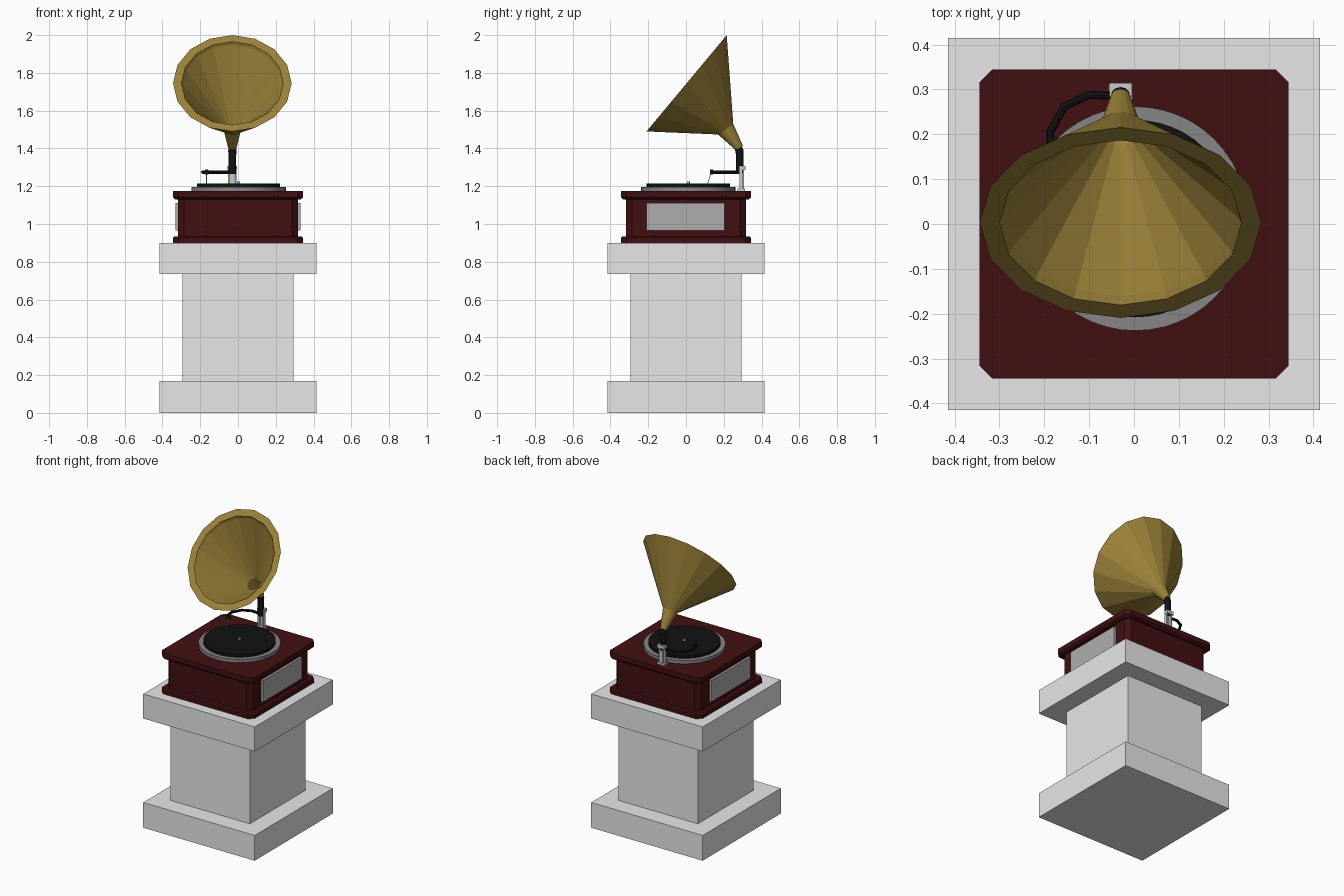
import bpy, bmesh, math
from mathutils import Vector

if "Cube" in bpy.data.objects:
    bpy.data.objects.remove(bpy.data.objects["Cube"])


def material(name, r, g, b):
    m = bpy.data.materials.new(name)
    m.diffuse_color = (r, g, b, 1)
    m.use_nodes = True
    m.node_tree.nodes["Principled BSDF"].inputs["Base Color"].default_value = m.diffuse_color
    return m


STONE = material("pale stone", 0.8, 0.8, 0.8)
WOOD = material("dark red wood", 0.055, 0.005, 0.006)
GOLD = material("old gold", 0.33, 0.225, 0.04)
BLACK = material("black", 0.006, 0.006, 0.006)
GREY = material("panel grey", 0.42, 0.42, 0.42)
DISC = material("platter grey", 0.24, 0.24, 0.24)
SILVER = material("silver", 0.6, 0.6, 0.6)


def loft(name, rings, mat, smooth=False):
    """Skin a list of equal-length point rings and cap both ends."""
    bm = bmesh.new()
    rows = [[bm.verts.new(p) for p in ring] for ring in rings]
    n = len(rows[0])
    for a, b in zip(rows, rows[1:]):
        for i in range(n):
            j = (i + 1) % n
            bm.faces.new((a[i], a[j], b[j], b[i]))
    bm.faces.new(rows[0][::-1])
    bm.faces.new(rows[-1])
    bmesh.ops.recalc_face_normals(bm, faces=bm.faces)
    me = bpy.data.meshes.new(name)
    bm.to_mesh(me)
    bm.free()
    me.materials.append(mat)
    ob = bpy.data.objects.new(name, me)
    bpy.context.collection.objects.link(ob)
    if smooth:
        bpy.ops.object.select_all(action='DESELECT')
        ob.select_set(True)
        bpy.context.view_layer.objects.active = ob
        bpy.ops.object.shade_smooth_by_angle(angle=math.radians(35))
    return ob


def ellipse(c, u, v, n):
    c, u, v = Vector(c), Vector(u), Vector(v)
    return [c + u * math.sin(2 * math.pi * i / n) + v * math.cos(2 * math.pi * i / n)
            for i in range(n)]


def square(h, z, c):
    """Square ring of half width h with corners cut by c."""
    k = h - c
    return [(h, -k, z), (h, k, z), (k, h, z), (-k, h, z),
            (-h, k, z), (-h, -k, z), (-k, -h, z), (k, -h, z)]


def box(name, lo, hi, mat):
    (x0, y0, z0), (x1, y1, z1) = lo, hi
    return loft(name, [[(x0, y0, z), (x1, y0, z), (x1, y1, z), (x0, y1, z)]
                       for z in (z0, z1)], mat)


def cylinder(name, c, r, z0, z1, mat, n=48):
    return loft(name, [ellipse((c[0], c[1], z), (r, 0, 0), (0, r, 0), n)
                       for z in (z0, z1)], mat, True)


def tube(name, pts, radii, mat, n=8):
    pts = [Vector(p) for p in pts]
    rings = []
    for i, p in enumerate(pts):
        t = (pts[min(i + 1, len(pts) - 1)] - pts[max(i - 1, 0)]).normalized()
        ref = Vector((1, 0, 0)) if abs(t.z) > 0.5 else Vector((0, 0, 1))
        u = ref.cross(t).normalized()
        rings.append(ellipse(p, u * radii[i], t.cross(u) * radii[i], n))
    return loft(name, rings, mat)


# Stone pedestal
for name, h, z0, z1 in (("pedestal_base", 0.415, 0, 0.17),
                        ("pedestal_column", 0.295, 0.17, 0.735),
                        ("pedestal_cap", 0.415, 0.735, 0.90)):
    box(name, (-h, -h, z0), (h, h, z1), STONE)

# Wooden cabinet with plinth and overhanging lid
profile = [(0.345, 0.90), (0.345, 0.925), (0.338, 0.933), (0.317, 0.933),
           (0.317, 1.13), (0.332, 1.13), (0.345, 1.142), (0.345, 1.175)]
loft("cabinet", [square(h, z, 0.03) for h, z in profile], WOOD)

# Grey panels on both sides
for side, s in (("left", -1), ("right", 1)):
    xs = sorted((s * 0.31, s * 0.332))
    box(side + "_panel", (xs[0], -0.21, 0.965), (xs[1], 0.205, 1.11), GREY)

# Platter, record and spindle
CENTRE = (0.003, 0.012)
cylinder("platter", CENTRE, 0.25, 1.17, 1.197, DISC)
cylinder("record", CENTRE, 0.22, 1.197, 1.215, BLACK)
cylinder("spindle", CENTRE, 0.008, 1.21, 1.226, SILVER, 12)

# Horn support bracket
X = -0.03
box("bracket_foot", (X - 0.027, 0.272, 1.17), (X + 0.027, 0.312, 1.188), SILVER)
for side, s in (("left", -1), ("right", 1)):
    x = X + s * 0.018
    box(side + "_bracket_post", (x - 0.005, 0.283, 1.18), (x + 0.005, 0.3, 1.30), SILVER)
box("bracket_back", (X - 0.012, 0.298, 1.18), (X + 0.012, 0.308, 1.27), SILVER)
box("bracket_collar", (X - 0.025, 0.283, 1.285), (X + 0.025, 0.314, 1.308), SILVER)

# Black neck bending into the horn
tube("neck", [(X, 0.285, 1.265), (X, 0.285, 1.36), (X, 0.284, 1.385), (X, 0.272, 1.415)],
     [0.02, 0.02, 0.022, 0.018], BLACK, 12)

# Tone arm, sound box and needle
tube("tone_arm", [(X, 0.285, 1.275), (-0.10, 0.288, 1.275), (-0.155, 0.262, 1.275),
                  (-0.187, 0.205, 1.275), (-0.184, 0.165, 1.275), (-0.168, 0.135, 1.275)],
     [0.009] * 6, BLACK)
tube("sound_box", [(-0.166, 0.142, 1.275), (-0.166, 0.128, 1.275)], [0.014, 0.014], BLACK, 12)
tube("needle", [(-0.167, 0.132, 1.27), (-0.167, 0.115, 1.215)], [0.002, 0.002], SILVER, 6)

# Sixteen-sided horn: outside up to the rim, then back down the inside
MOUTH = Vector((0, 0.64, 0.768))
FLARE = Vector((0, 0.82, 0.57))
horn = [(0.283, 1.402, FLARE, 0.022, 0.022),
        (0.21, 1.502, FLARE, 0.047, 0.049),
        (0.003, 1.745, MOUTH, 0.314, 0.332),
        (0.003, 1.745, MOUTH, 0.270, 0.287),
        (0.016, 1.737, MOUTH, 0.260, 0.277),
        (0.207, 1.506, FLARE, 0.038, 0.040),
        (0.275, 1.414, FLARE, 0.016, 0.016)]
loft("horn", [ellipse((X, y, z), (ru, 0, 0), v * rv, 16) for y, z, v, ru, rv in horn], GOLD)
